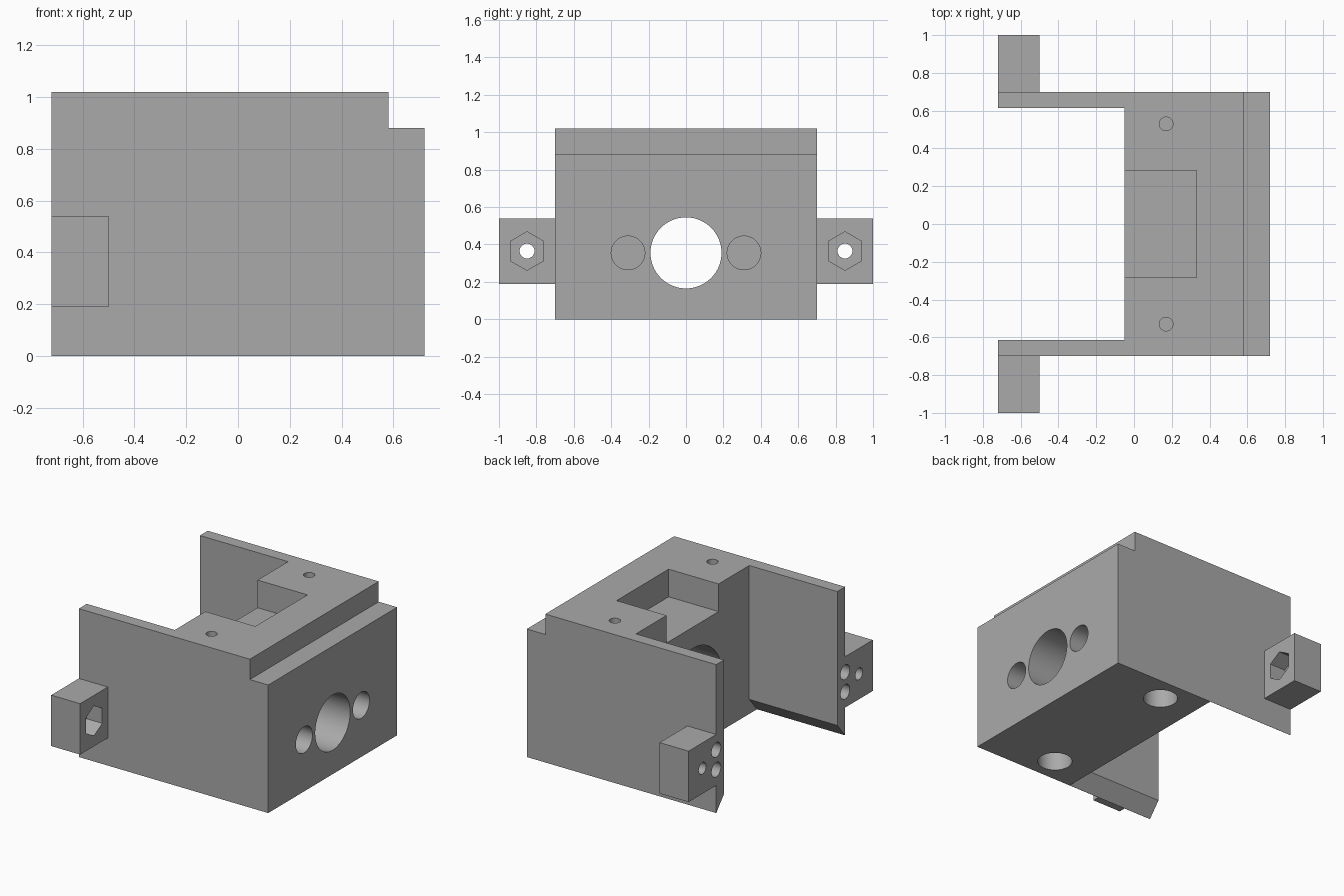
import bpy, bmesh, math

cube = bpy.data.objects.get("Cube")
if cube:
    bpy.data.objects.remove(cube, do_unlink=True)

grey = bpy.data.materials.new("plain grey")
grey.use_nodes = True
grey.diffuse_color = (0.4, 0.4, 0.4, 1)
grey.node_tree.nodes["Principled BSDF"].inputs["Base Color"].default_value = (0.4, 0.4, 0.4, 1)


def prism(name, points, axis, lo, hi):
    """Extrude a 2D outline along an axis from lo to hi."""
    place = {"x": lambda a, b, t: (t, a, b),
             "y": lambda a, b, t: (a, t, b),
             "z": lambda a, b, t: (a, b, t)}[axis]
    bm = bmesh.new()
    rings = [[bm.verts.new(place(a, b, t)) for a, b in points] for t in (lo, hi)]
    for ring in rings:
        bm.faces.new(ring)
    n = len(points)
    for i in range(n):
        j = (i + 1) % n
        bm.faces.new((rings[0][i], rings[0][j], rings[1][j], rings[1][i]))
    bmesh.ops.recalc_face_normals(bm, faces=bm.faces)
    mesh = bpy.data.meshes.new(name)
    bm.to_mesh(mesh)
    bm.free()
    mesh.materials.append(grey)
    obj = bpy.data.objects.new(name, mesh)
    bpy.context.collection.objects.link(obj)
    return obj


def rect(a0, a1, b0, b1):
    return [(a0, b0), (a1, b0), (a1, b1), (a0, b1)]


def circle(a, b, r, n=48):
    """Round outline, or a hexagon with a point upward when n is 6."""
    return [(a + r * math.cos(math.pi / 2 + math.tau * i / n),
             b + r * math.sin(math.pi / 2 + math.tau * i / n)) for i in range(n)]


def combine(target, tool, operation):
    mod = target.modifiers.new(tool.name, "BOOLEAN")
    mod.operation = operation
    mod.solver = "EXACT"
    mod.object = tool
    bpy.ops.object.select_all(action="DESELECT")
    bpy.context.view_layer.objects.active = target
    target.select_set(True)
    bpy.ops.object.modifier_apply(modifier=mod.name)
    bpy.data.objects.remove(tool, do_unlink=True)


# Main block with the stepped top edge
body = prism("mount_body", [(-0.72, 0), (0.72, 0), (0.72, 0.88), (0.58, 0.88),
                            (0.58, 1.02), (-0.72, 1.02)], "y", -0.7, 0.7)


def cut(name, points, axis, lo, hi):
    combine(body, prism(name, points, axis, lo, hi), "DIFFERENCE")


# Open bay between the side walls, flaring outward at the bottom
half = [(0.699, -0.1), (0.699, 0), (0.615, 0.1), (0.615, 1.2)]
cut("bay", half + [(-y, z) for y, z in reversed(half)], "x", -0.9, -0.05)

# Shallow pocket in the top
cut("top_pocket", rect(-0.2, 0.33, -0.283, 0.283), "z", 0.83, 1.2)

# Central bore with a wider recess at the bay side
cut("recess", circle(0, 0.355, 0.33, 64), "x", -0.2, 0.25)
cut("bore", circle(0, 0.355, 0.19, 64), "x", 0.1, 0.9)

for side in (-1, 1):
    # Mounting ear on each wall
    y0, y1 = sorted((side * 0.66, side * 1.0))
    combine(body, prism("ear", rect(y0, y1, 0.19, 0.54), "x", -0.72, -0.5), "UNION")
    # Nut pocket, bolt hole and two pin holes
    cut("nut_pocket", circle(side * 0.85, 0.365, 0.103, 6), "x", -0.62, -0.4)
    cut("bolt_hole", circle(side * 0.85, 0.365, 0.04, 32), "x", -0.9, -0.55)
    for z in (0.298, 0.434):
        cut("pin_hole", circle(side * 0.7, z, 0.05, 32), "x", -0.9, -0.56)
    # Blind holes beside the bore, in the top and in the underside
    cut("rod_hole", circle(side * 0.31, 0.355, 0.09), "x", 0.42, 0.9)
    cut("top_hole", circle(0.17, side * 0.53, 0.036, 32), "z", 0.8, 1.2)
    cut("bottom_hole", circle(0.22, side * 0.525, 0.11), "z", -0.1, 0.45)

bpy.ops.object.select_all(action="DESELECT")
bpy.context.view_layer.objects.active = body
body.select_set(True)
bpy.ops.object.shade_smooth_by_angle(angle=math.radians(30))
